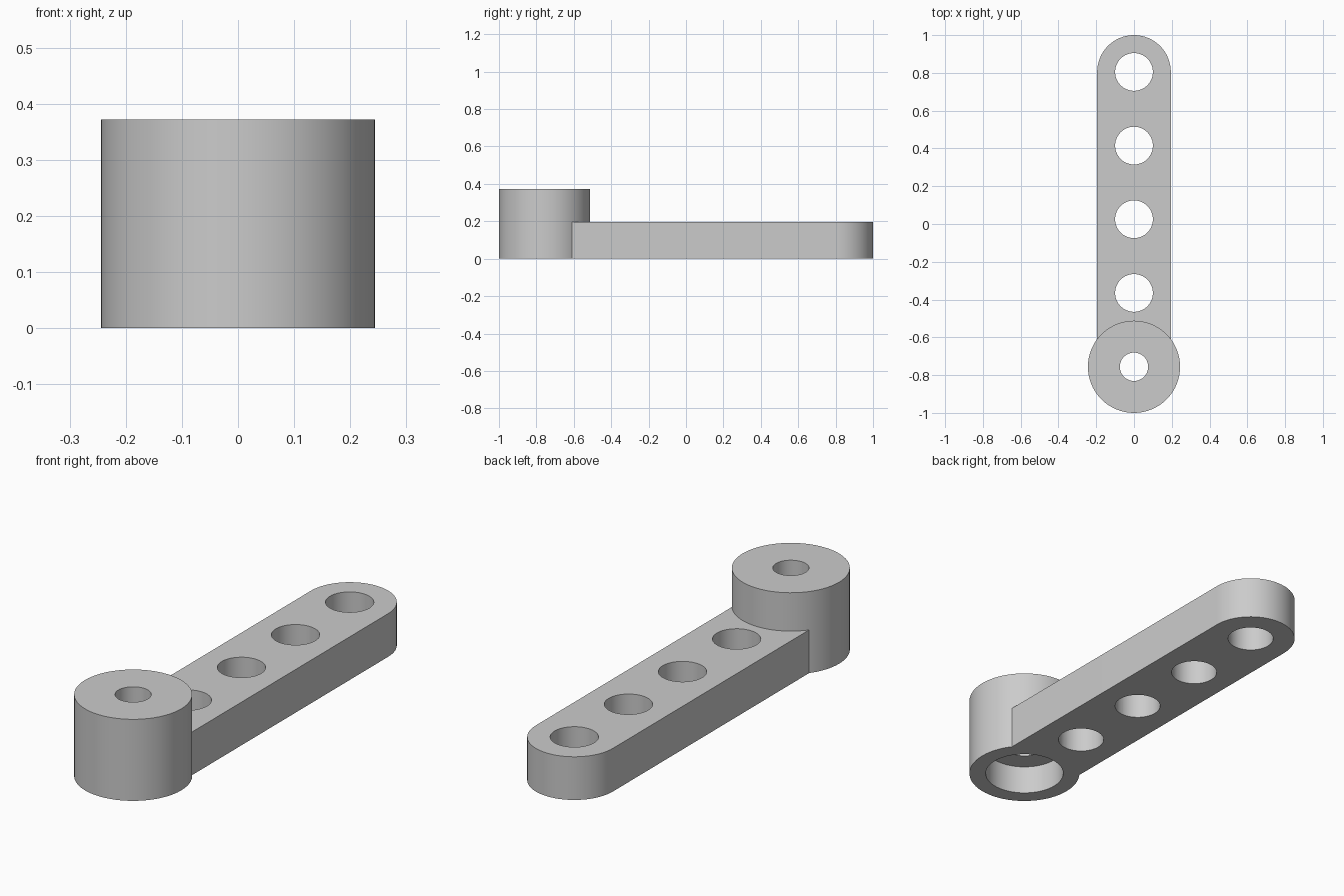
import bpy, math

cube = bpy.data.objects.get("Cube")
if cube:
    bpy.data.objects.remove(cube, do_unlink=True)

# Main dimensions
BOSS_Y, BOSS_R, BOSS_H = -0.756, 0.244, 0.372
ARM_W, ARM_H = 0.195, 0.197
PITCH = 0.39
END_Y = 1 - ARM_W
BORE_R, BORE_DEPTH = 0.172, 0.133
PIN_R, HOLE_R = 0.075, 0.1

grey = bpy.data.materials.new("plain grey")
grey.use_nodes = True
colour = (0.6, 0.6, 0.6, 1)
grey.diffuse_color = colour
grey.node_tree.nodes["Principled BSDF"].inputs["Base Color"].default_value = colour


def prism(name, outline, z0, z1):
    """Extrude a closed counter-clockwise outline from z0 to z1."""
    n = len(outline)
    verts = [(x, y, z) for z in (z0, z1) for x, y in outline]
    faces = [tuple(reversed(range(n))), tuple(range(n, n + n))]
    faces += [(i, (i + 1) % n, n + (i + 1) % n, n + i) for i in range(n)]
    mesh = bpy.data.meshes.new(name)
    mesh.from_pydata(verts, [], faces)
    mesh.materials.append(grey)
    obj = bpy.data.objects.new(name, mesh)
    bpy.context.collection.objects.link(obj)
    return obj


def arc(y, r, turn=2 * math.pi, steps=64):
    count = steps if turn > 6 else steps + 1
    return [(r * math.cos(turn * i / steps), y + r * math.sin(turn * i / steps))
            for i in range(count)]


def combine(target, tool, operation):
    """Apply a boolean and remove the tool."""
    tool.hide_render = True
    mod = target.modifiers.new(operation.lower(), "BOOLEAN")
    mod.operation, mod.object, mod.solver = operation, tool, "EXACT"
    bpy.context.view_layer.objects.active = target
    bpy.ops.object.modifier_apply(modifier=mod.name)
    bpy.data.objects.remove(tool, do_unlink=True)


# Flat arm with a rounded far end, joined to the round boss
arm_outline = arc(END_Y, ARM_W, math.pi, 32) + [(-ARM_W, BOSS_Y), (ARM_W, BOSS_Y)]
lever = prism("lever_arm", arm_outline, 0, ARM_H)
combine(lever, prism("boss", arc(BOSS_Y, BOSS_R), 0, BOSS_H), "UNION")

# Row of four holes along the arm
for i in range(4):
    hole = prism("hole_cutter", arc(END_Y - i * PITCH, HOLE_R, steps=48), -0.1, 0.5)
    combine(lever, hole, "DIFFERENCE")

# Wide recess under the boss, with a narrow hole through its top
combine(lever, prism("recess_cutter", arc(BOSS_Y, BORE_R), -0.1, BORE_DEPTH), "DIFFERENCE")
combine(lever, prism("pin_cutter", arc(BOSS_Y, PIN_R, steps=48), -0.1, 0.5), "DIFFERENCE")

# Smooth round walls, sharp rims
bpy.ops.object.select_all(action="DESELECT")
lever.select_set(True)
bpy.context.view_layer.objects.active = lever
bpy.ops.object.shade_smooth_by_angle(angle=math.radians(30))
